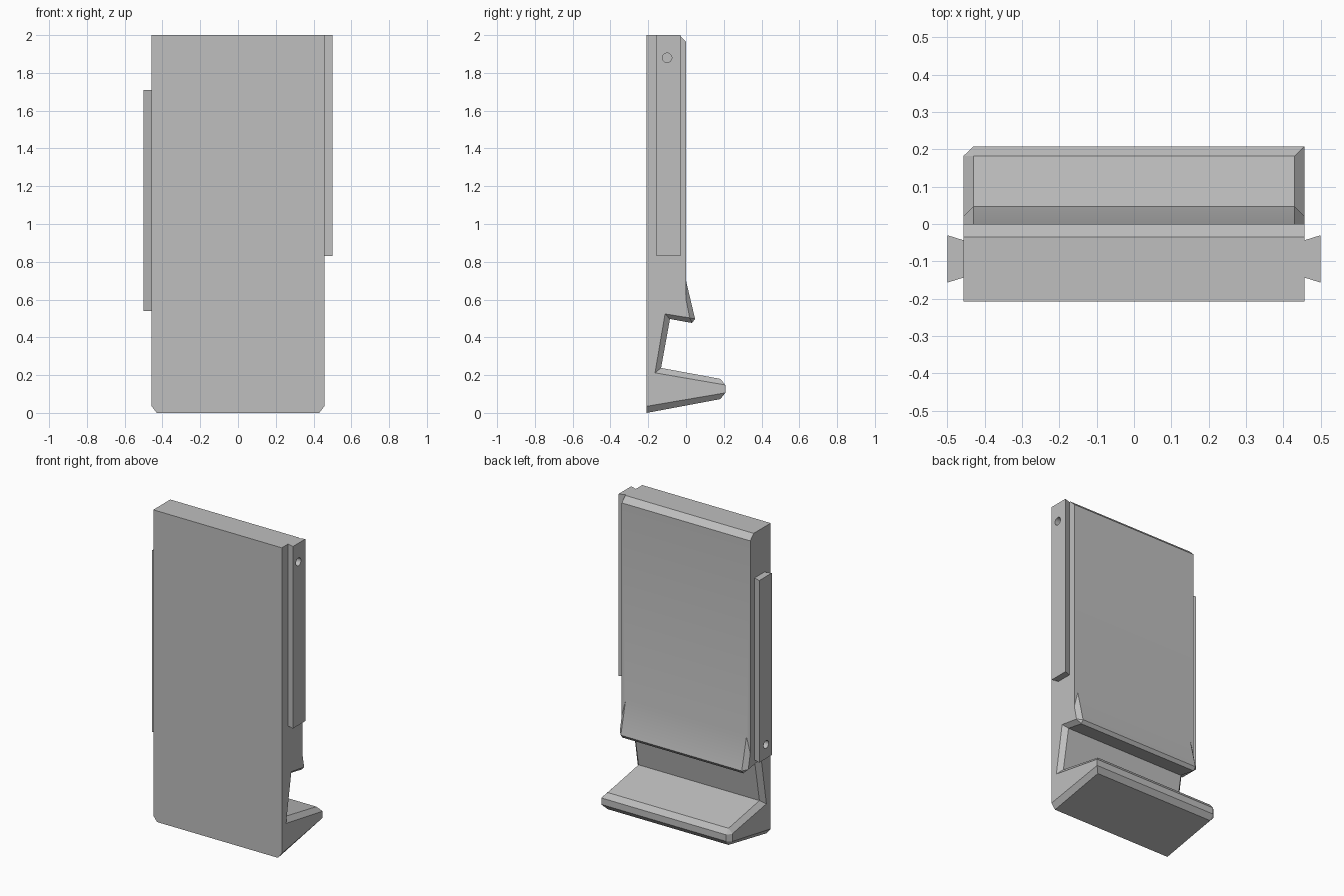
import bpy, bmesh, math
from mathutils import Matrix

if "Cube" in bpy.data.objects:
    bpy.data.objects.remove(bpy.data.objects["Cube"], do_unlink=True)

grey = bpy.data.materials.new("plain_grey")
grey.use_nodes = True
colour = (0.52, 0.52, 0.52, 1)
grey.diffuse_color = colour
grey.node_tree.nodes["Principled BSDF"].inputs["Base Color"].default_value = colour

HALF = 0.457      # half width of the body
INNER = 0.43      # where the end chamfers begin
OUTER = 0.5       # outer face of the rails


def finish(bm, name):
    bmesh.ops.recalc_face_normals(bm, faces=bm.faces[:])
    mesh = bpy.data.meshes.new(name)
    bm.to_mesh(mesh)
    bm.free()
    mesh.materials.append(grey)
    ob = bpy.data.objects.new(name, mesh)
    bpy.context.collection.objects.link(ob)
    return ob


def activate(ob):
    bpy.ops.object.select_all(action='DESELECT')
    ob.select_set(True)
    bpy.context.view_layer.objects.active = ob


# Section of the body (y, z): lower lip, notch, upper lip, back, top
tip_low, tip_high = (0.208, 0.106), (0.208, 0.148)
top = [(0, 1.965), (-0.035, 2), (-0.208, 2)]
middle = [(-0.208, 0), (0.182, 0.073), tip_low, tip_high, (0.182, 0.18),
          (-0.132, 0.238), (-0.085, 0.497), (0.032, 0.476), (0.048, 0.497),
          (0, 0.70)] + top


# Section at the ends, pulled back to form the chamfers
def end_section(low, high):
    return [(-0.208, 0.035), low, low, high, high, (-0.164, 0.212),
            (-0.111, 0.524), (0.02, 0.503), (0.02, 0.503), (0, 0.60)] + top


right_end = end_section((0.182, 0.102), (0.182, 0.152))
left_end = end_section(tip_low, tip_high)

# Body: four sections joined, with capped ends
bm = bmesh.new()
rings = [[bm.verts.new((x, y, z)) for y, z in section] for x, section in
         ((-HALF, right_end), (-INNER, middle), (INNER, middle), (HALF, left_end))]
count = len(middle)
for a, b in zip(rings, rings[1:]):
    for i in range(count):
        j = (i + 1) % count
        bm.faces.new((a[i], a[j], b[j], b[i]))
bm.faces.new(rings[0])
bm.faces.new(rings[-1])
bmesh.ops.remove_doubles(bm, verts=bm.verts[:], dist=0.0005)
bmesh.ops.dissolve_limit(bm, angle_limit=math.radians(0.5),
                         verts=bm.verts[:], edges=bm.edges[:])
body = finish(bm, "body")
activate(body)
bpy.ops.object.shade_smooth_by_angle(angle=math.radians(20))


# Dovetail rails with a round locking hole
def rail(name, side, z0, z1, hole_z):
    bm = bmesh.new()
    section = [(HALF - 0.005, -0.142), (OUTER, -0.157),
               (OUTER, -0.03), (HALF - 0.005, -0.045)]
    base = bm.faces.new([bm.verts.new((side * x, y, z0)) for x, y in section])
    new = bmesh.ops.extrude_face_region(bm, geom=[base])["geom"]
    bmesh.ops.translate(bm, vec=(0, 0, z1 - z0),
                        verts=[v for v in new if isinstance(v, bmesh.types.BMVert)])
    ob = finish(bm, name)

    bm = bmesh.new()
    place = Matrix.Translation((side * OUTER, -0.1, hole_z)) @ Matrix.Rotation(math.pi / 2, 4, 'Y')
    bmesh.ops.create_cone(bm, cap_ends=True, segments=24, radius1=0.025,
                          radius2=0.025, depth=0.2, matrix=place)
    cutter = finish(bm, name + "_hole_cutter")
    cutter.hide_render = True
    mod = ob.modifiers.new("hole", 'BOOLEAN')
    mod.operation, mod.object, mod.solver = 'DIFFERENCE', cutter, 'EXACT'
    activate(ob)
    bpy.ops.object.modifier_apply(modifier=mod.name)
    bpy.data.objects.remove(cutter, do_unlink=True)
    bpy.ops.object.shade_smooth_by_angle(angle=math.radians(20))


rail("left_rail", 1, 0.83, 2.0, 1.88)
rail("right_rail", -1, 0.54, 1.71, 0.63)
